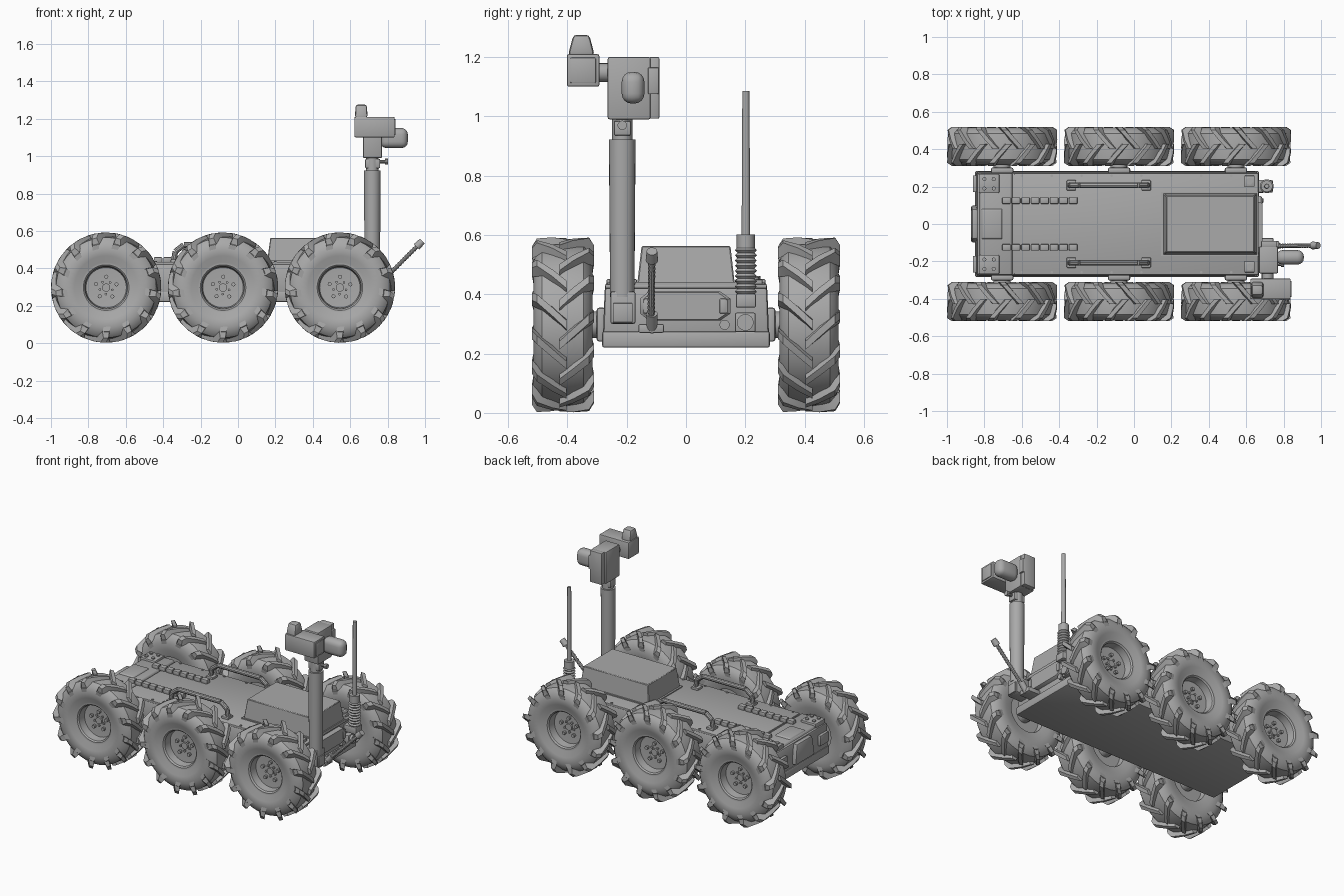
import bpy, bmesh, math
from math import sin, cos, pi
from mathutils import Vector

cube = bpy.data.objects.get("Cube")
if cube:
    bpy.data.objects.remove(cube, do_unlink=True)

GREY = (0.4, 0.4, 0.4, 1)
grey = bpy.data.materials.new("plain grey")
grey.use_nodes = True
grey.diffuse_color = GREY
grey.node_tree.nodes["Principled BSDF"].inputs["Base Color"].default_value = GREY


def finish(name, bm, smooth=True):
    """Turn a bmesh into a named, shaded object."""
    bmesh.ops.recalc_face_normals(bm, faces=bm.faces)
    mesh = bpy.data.meshes.new(name)
    bm.to_mesh(mesh)
    bm.free()
    mesh.materials.append(grey)
    ob = bpy.data.objects.new(name, mesh)
    bpy.context.collection.objects.link(ob)
    if smooth:
        bpy.ops.object.select_all(action='DESELECT')
        ob.select_set(True)
        bpy.context.view_layer.objects.active = ob
        bpy.ops.object.shade_smooth_by_angle(angle=math.radians(35))
    return ob


def box(name, xs, ys, zs, bevel=0, taper=(0, 0), segments=2):
    """Box between limits; taper pulls the top edges in along x and y."""
    bm = bmesh.new()
    bmesh.ops.create_cube(bm, size=1)
    for v in bm.verts:
        tx, ty = taper if v.co.z > 0 else (0, 0)
        sx, sy = math.copysign(1, v.co.x), math.copysign(1, v.co.y)
        v.co = (xs[sx > 0] - sx * tx, ys[sy > 0] - sy * ty, zs[v.co.z > 0])
    if bevel:
        bmesh.ops.bevel(bm, geom=bm.edges[:], offset=bevel, segments=segments,
                        affect='EDGES', profile=0.5)
    return finish(name, bm, bool(bevel))


def add_rod(bm, start, end, r1, r2=None, sides=16):
    start, end = Vector(start), Vector(end)
    axis = end - start
    made = bmesh.ops.create_cone(bm, cap_ends=True, segments=sides, radius1=r1,
                                 radius2=r1 if r2 is None else r2, depth=axis.length)
    turn = axis.to_track_quat('Z', 'Y')
    for v in made["verts"]:
        v.co = turn @ v.co + (start + end) / 2


def rod(name, start, end, r1, r2=None, sides=16):
    bm = bmesh.new()
    add_rod(bm, start, end, r1, r2, sides)
    return finish(name, bm)


def bridge(bm, rings, caps=False):
    """Join equal rings of vertices into a skin."""
    n = len(rings[0])
    for a, b in zip(rings, rings[1:]):
        for i in range(n):
            j = (i + 1) % n
            bm.faces.new((a[i], a[j], b[j], b[i]))
    if caps:
        bm.faces.new(rings[0])
        bm.faces.new(rings[-1])


# ---------- wheels ----------
TYRE = [(0.05, -0.05), (0.115, -0.05), (0.12, -0.085), (0.17, -0.098), (0.215, -0.1),
        (0.25, -0.088), (0.268, -0.07), (0.275, 0), (0.268, 0.07), (0.25, 0.088),
        (0.215, 0.1), (0.17, 0.098), (0.135, 0.078), (0.122, 0.078), (0.114, 0.07),
        (0.108, 0.022), (0.05, 0.018)]
# lug path: sideways offset, angle sweep, outer radius, inner radius
LUG = [(-0.012, 0, 0.293, 0.262), (0.035, 0.15, 0.295, 0.262), (0.088, 0.31, 0.294, 0.25),
       (0.104, 0.36, 0.27, 0.235), (0.1, 0.39, 0.23, 0.21)]
LUGS = 13


def polar(r, a, y):
    return (r * cos(a), y, r * sin(a))


def wheel(name, side):
    bm = bmesh.new()
    # tyre and dished rim
    rings = [[bm.verts.new(polar(r, 2 * pi * i / 48, y * side)) for i in range(48)]
             for r, y in TYRE]
    bridge(bm, rings, caps=True)
    # chevron lugs, the two halves staggered
    for half in (-1, 1):
        for k in range(LUGS):
            base = 2 * pi * (k + (half > 0) / 2) / LUGS
            sections = []
            for y, sweep, top, low in LUG:
                a = base + sweep
                sections.append([bm.verts.new(polar(r, a + da, y * half)) for r, da in
                                 ((low, -0.085), (top, -0.05), (top, 0.05), (low, 0.085))])
            bridge(bm, sections, caps=True)
    # hub cap, bolts and raised spokes
    add_rod(bm, (0, 0.01 * side, 0), (0, 0.03 * side, 0), 0.022)
    for k in range(5):
        a = 2 * pi * k / 5 + 0.3
        x, z = 0.058 * cos(a), 0.058 * sin(a)
        add_rod(bm, (x, 0.01 * side, z), (x, 0.036 * side, z), 0.011, sides=8)
        x, z = 0.035 * cos(a + 0.6), 0.035 * sin(a + 0.6)
        add_rod(bm, (x, 0.01 * side, z), (x, 0.028 * side, z), 0.007, sides=8)
    return finish(name, bm)


for side, word in ((-1, "right"), (1, "left")):
    first = None
    for x, place in ((-0.705, "rear"), (-0.08, "middle"), (0.545, "front")):
        if first is None:
            first = ob = wheel(f"{place}_{word}_wheel", side)
        else:
            ob = bpy.data.objects.new(f"{place}_{word}_wheel", first.data)
            bpy.context.collection.objects.link(ob)
        ob.location = (x, 0.415 * side, 0.297)
        # axle and its mounting flange
        rod(f"{place}_{word}_axle", (x, 0.26 * side, 0.297), (x, 0.38 * side, 0.297), 0.045)
        box(f"{place}_{word}_axle_mount", (x - 0.06, x + 0.06),
            sorted((0.27 * side, 0.302 * side)), (0.24, 0.355), 0.01)

# ---------- hull ----------
box("belly_pan", (-0.85, 0.668), (-0.283, 0.283), (0.22, 0.275), 0.008)
box("hull", (-0.845, 0.66), (-0.28, 0.28), (0.26, 0.425), 0.012, (0.006, 0.006))
box("deck_plate", (-0.64, 0.665), (-0.272, 0.272), (0.42, 0.434), 0.003)
box("rear_deck", (-0.83, -0.645), (-0.275, 0.275), (0.415, 0.438), 0.006, (0.012, 0.004))
box("rear_bumper", (-0.872, -0.83), (-0.1, 0.1), (0.29, 0.42), 0.01, (0.005, 0.02))
box("rear_hatch", (-0.82, -0.7), (-0.085, 0.085), (0.43, 0.446), 0.004, (0.01, 0.01))
box("equipment_box", (0.155, 0.66), (-0.165, 0.165), (0.43, 0.563), 0.004, (0.018, 0.015), 1)
box("box_flange", (0.145, 0.665), (-0.172, 0.172), (0.43, 0.441))

for side, word in ((-1, "right"), (1, "left")):
    def span(a, b):
        return sorted((a * side, b * side))
    # carrying handle
    bm = bmesh.new()
    y = 0.207 * side
    path = [(-0.345, y, 0.43), (-0.335, y, 0.49), (-0.29, y, 0.525),
            (0.02, y, 0.525), (0.065, y, 0.49), (0.075, y, 0.43)]
    for a, b in zip(path, path[1:]):
        add_rod(bm, a, b, 0.015, sides=10)
    finish(f"{word}_handle", bm)
    for x in (-0.335, 0.065):
        box(f"{word}_handle_foot", (x - 0.025, x + 0.025), span(0.18, 0.234), (0.43, 0.448), 0.004)
    # jointed strip on the deck
    for k in range(8):
        x = -0.705 + k * 0.051
        box(f"{word}_strip_link", (x, x + 0.046), span(0.107, 0.143), (0.43, 0.46), 0.006)
    # rear corner fitting with studs
    box(f"{word}_rear_fitting", (-0.83, -0.72), span(0.165, 0.268), (0.42, 0.452), 0.006)
    for x, y in ((-0.8, 0.19), (-0.8, 0.24), (-0.75, 0.19), (-0.75, 0.24)):
        rod(f"{word}_fitting_stud", (x, y * side, 0.45), (x, y * side, 0.461), 0.011, sides=8)
    box(f"{word}_rear_lamp", (-0.862, -0.84), span(0.17, 0.26), (0.31, 0.38), 0.006)
    # front corner cap
    box(f"{word}_front_cap", (0.59, 0.645), span(0.2, 0.258), (0.43, 0.45), 0.004)
    rod(f"{word}_front_cap_knob", (0.618, 0.229 * side, 0.44), (0.618, 0.229 * side, 0.458), 0.018)
    # deck edge screws
    for k in range(8):
        x = -0.6 + k * 0.16
        rod("deck_screw", (x, 0.258 * side, 0.432), (x, 0.258 * side, 0.439), 0.007, sides=8)

# ---------- front face ----------
bm = bmesh.new()
outline = [(-0.155, 0.335), (-0.125, 0.312), (0.115, 0.312), (0.15, 0.335),
           (0.15, 0.385), (0.115, 0.41), (-0.125, 0.41), (-0.155, 0.385)]
bridge(bm, [[bm.verts.new((x, y * s, 0.361 + (z - 0.361) * s)) for y, z in outline]
            for x, s in ((0.64, 1), (0.678, 1), (0.686, 0.93))], caps=True)
finish("front_panel", bm)
for y in (-0.13, 0.125):
    box("front_panel_latch", (0.66, 0.692), (y - 0.012, y + 0.012), (0.335, 0.385), 0.004)
box("front_lamp_frame", (0.65, 0.69), (0.165, 0.235), (0.272, 0.338), 0.006)
rod("front_lamp", (0.68, 0.2, 0.305), (0.705, 0.2, 0.305), 0.028)
rod("front_socket", (0.65, 0.13, 0.297), (0.682, 0.13, 0.297), 0.017)

# ---------- antenna ----------
ax, ay = 0.71, 0.202
box("antenna_bracket", (0.65, 0.742), (ay - 0.034, ay + 0.034), (0.355, 0.402), 0.006)
bm = bmesh.new()
for k in range(9):
    z = 0.4 + k * 0.0175
    add_rod(bm, (ax, ay, z), (ax, ay, z + 0.009), 0.029, 0.037)
    add_rod(bm, (ax, ay, z + 0.009), (ax, ay, z + 0.0175), 0.037, 0.029)
finish("antenna_spring", bm)
rod("antenna_collar", (ax, ay, 0.555), (ax, ay, 0.602), 0.031)
rod("antenna_rod", (ax, ay, 0.6), (ax, ay, 1.085), 0.0145, 0.012, 12)

# ---------- flexible whip ----------
box("whip_foot", (0.65, 0.745), (-0.16, -0.075), (0.27, 0.3), 0.005)
rod("whip_post", (0.725, -0.115, 0.28), (0.77, -0.115, 0.335), 0.019)
bm = bmesh.new()
low, high = Vector((0.755, -0.118, 0.315)), Vector((0.965, -0.115, 0.525))
for k in range(16):
    add_rod(bm, low.lerp(high, k / 16), low.lerp(high, (k + 1) / 16), 0.013, 0.009, 10)
finish("whip_cable", bm)
rod("whip_tip", (0.955, -0.115, 0.515), (0.985, -0.115, 0.545), 0.021, 0.018)

# ---------- mast ----------
mx, my = 0.718, -0.215
box("mast_bracket", (0.65, 0.755), (-0.255, -0.17), (0.3, 0.41), 0.008)
box("mast_bracket_plate", (0.75, 0.762), (-0.247, -0.18), (0.305, 0.37), 0.003)
rod("mast_tube", (mx, my, 0.39), (mx, my, 0.922), 0.041, 0.045, 24)
rod("mast_neck", (mx, my, 0.92), (mx, my, 1.0), 0.034)
box("mast_clamp", (0.68, 0.76), (-0.243, -0.186), (0.935, 0.985), 0.006)
rod("clamp_screw", (0.75, my, 0.97), (0.79, my, 0.97), 0.009, sides=10)
rod("clamp_knob", (0.785, my, 0.97), (0.802, my, 0.97), 0.016, sides=10)

# ---------- sensor head ----------
box("head_housing", (0.668, 0.77), (-0.264, -0.12), (0.99, 1.2), 0.006)
box("head_side_cover", (0.68, 0.765), (-0.125, -0.09), (0.992, 1.2), 0.005)
box("head_cover_rib", (0.7, 0.776), (-0.128, -0.092), (1.075, 1.165), 0.004)
box("lens_barrel", (0.76, 0.908), (-0.217, -0.14), (1.043, 1.15), 0.034, segments=4)
rod("side_camera_joint", (0.715, -0.3, 1.148), (0.715, -0.255, 1.148), 0.032)
box("side_camera", (0.622, 0.838), (-0.402, -0.292), (1.1, 1.21), 0.007)
box("side_camera_visor", (0.832, 0.843), (-0.39, -0.304), (1.112, 1.198), 0.004)
box("side_camera_top", (0.625, 0.693), (-0.398, -0.308), (1.205, 1.275), 0.012, (0.004, 0.018))
